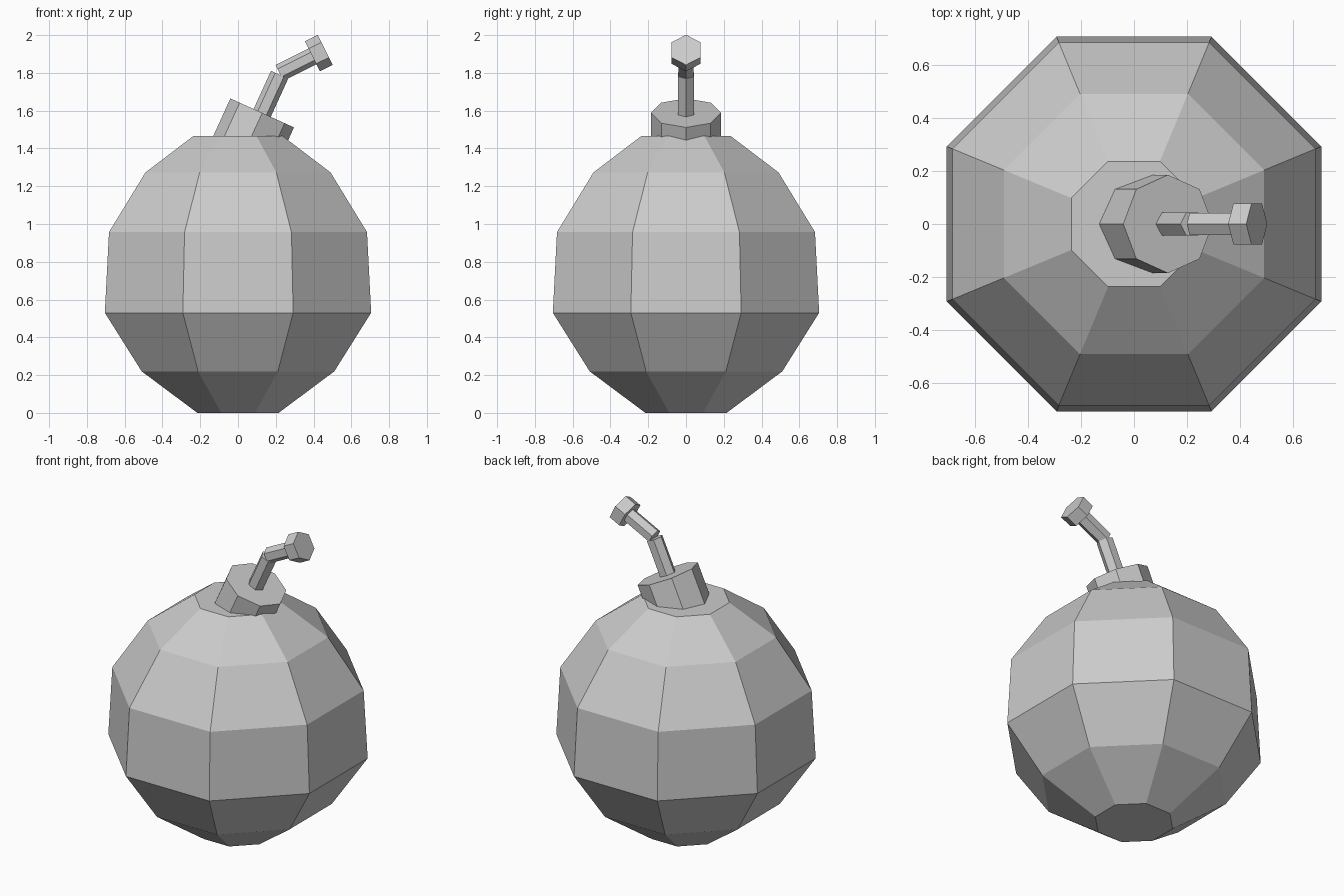
import bpy, bmesh, math
from mathutils import Vector, Matrix

if "Cube" in bpy.data.objects:
    bpy.data.objects.remove(bpy.data.objects["Cube"])

grey = bpy.data.materials.new("plain grey")
grey.diffuse_color = (0.6, 0.6, 0.6, 1)
grey.use_nodes = True
grey.node_tree.nodes["Principled BSDF"].inputs["Base Color"].default_value = grey.diffuse_color


def lathe(name, sides, rings, start_angle, matrix=Matrix()):
    """Flat-shaded closed solid from (radius, height) rings around local z."""
    bm = bmesh.new()
    loops = []
    for r, z in rings:
        angles = [start_angle + 2 * math.pi * i / sides for i in range(sides)]
        loops.append([bm.verts.new((r * math.cos(a), r * math.sin(a), z)) for a in angles])
    for low, high in zip(loops, loops[1:]):
        for i in range(sides):
            j = (i + 1) % sides
            bm.faces.new((low[i], low[j], high[j], high[i]))
    bm.faces.new(loops[0][::-1])
    bm.faces.new(loops[-1])
    bm.transform(matrix)
    mesh = bpy.data.meshes.new(name)
    bm.to_mesh(mesh)
    bm.free()
    mesh.materials.append(grey)
    obj = bpy.data.objects.new(name, mesh)
    bpy.context.collection.objects.link(obj)
    return obj


def leaning_prism(name, sides, radius, centre_x, centre_z, tilt, below, above):
    """Prism leaning towards +x, reaching below and above its centre point."""
    m = Matrix.Translation((centre_x, 0, centre_z)) @ Matrix.Rotation(math.radians(tilt), 4, 'Y')
    return lathe(name, sides, [(radius, -below), (radius, above)], 0, m)


# Round body: eight sides, flats facing the axes (profile as flat-side distance, height)
profile = [(0.215, 0), (0.51, 0.22), (0.705, 0.53), (0.683, 0.957), (0.49, 1.273), (0.236, 1.466)]
k = 1 / math.cos(math.pi / 8)
lathe("body", 8, [(r * k, z) for r, z in profile], math.pi / 8)

# Tilted collar set into the top
leaning_prism("collar", 8, 0.185, 0.128, 1.588, 24.5, 0.25, 0)

# Bent fuse and its tip
leaning_prism("lower_fuse", 6, 0.05, 0.128, 1.588, 24.5, 0.03, 0.222)
leaning_prism("upper_fuse", 6, 0.047, 0.43, 1.905, 63.5, 0.235, 0)
leaning_prism("fuse_tip", 6, 0.089, 0.428, 1.905, 63.5, 0.038, 0.038)
